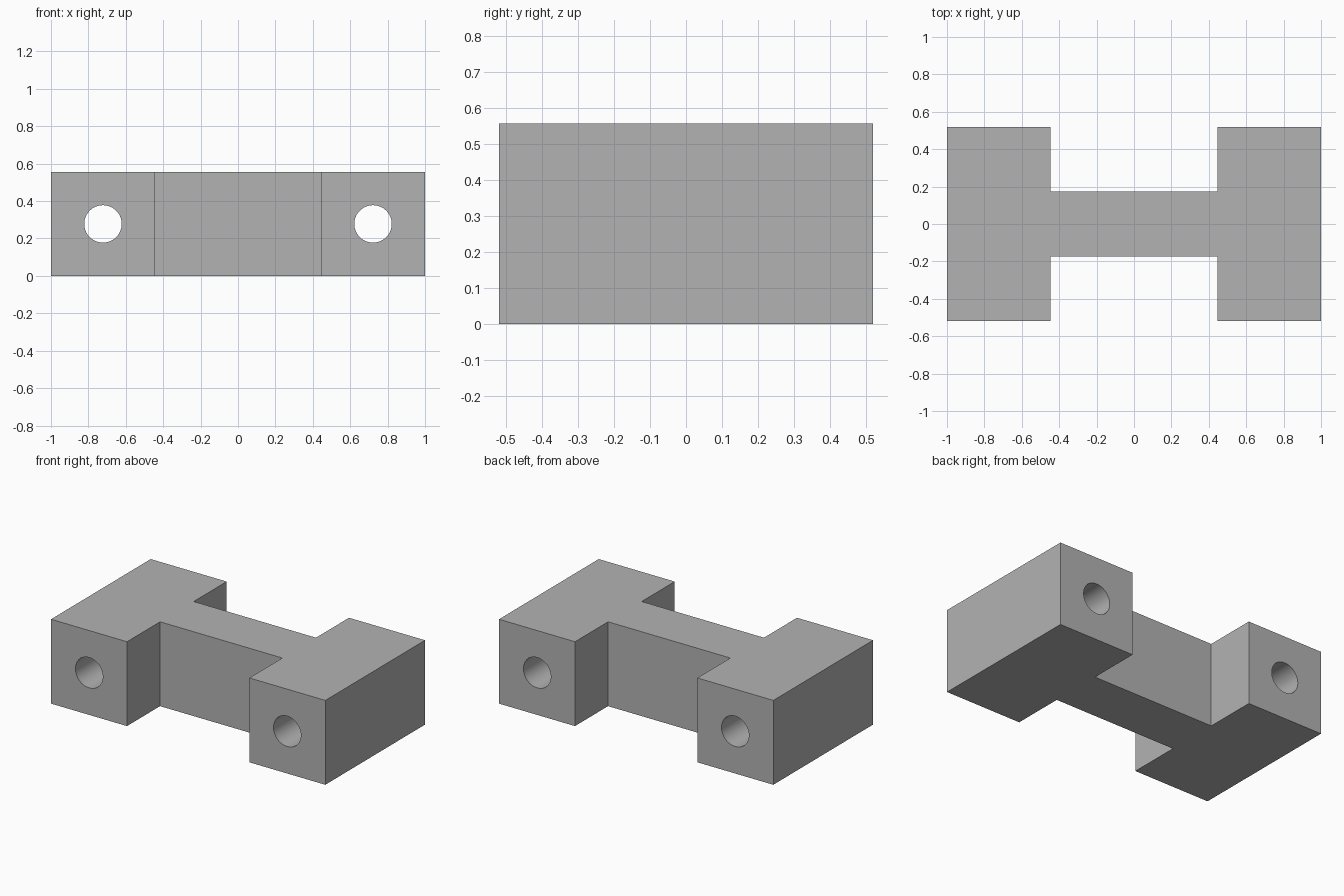
import bpy
import bmesh
from math import radians

cube = bpy.data.objects.get("Cube")
if cube:
    bpy.data.objects.remove(cube, do_unlink=True)

HEIGHT = 0.556
END_X, INNER_X = 1.0, 0.446      # outer and inner faces of the end blocks
END_Y, WEB_Y = 0.519, 0.175      # half depth of the end blocks and the web
HOLE_X, HOLE_R = 0.722, 0.1

grey = bpy.data.materials.new("plain grey")
grey.use_nodes = True
colour = (0.45, 0.45, 0.45, 1)
grey.diffuse_color = colour
grey.node_tree.nodes["Principled BSDF"].inputs["Base Color"].default_value = colour

# H-shaped body: one quarter outline mirrored around, then extruded upward
quarter = [(END_X, END_Y), (INNER_X, END_Y), (INNER_X, WEB_Y)]
half = quarter + [(-x, y) for x, y in reversed(quarter)]
outline = half + [(x, -y) for x, y in reversed(half)]

bm = bmesh.new()
base = bm.faces.new([bm.verts.new((x, y, 0)) for x, y in outline])
top = bmesh.ops.extrude_face_region(bm, geom=[base])["geom"]
bmesh.ops.translate(bm, vec=(0, 0, HEIGHT),
                    verts=[v for v in top if isinstance(v, bmesh.types.BMVert)])
bmesh.ops.recalc_face_normals(bm, faces=bm.faces[:])
mesh = bpy.data.meshes.new("h_block")
bm.to_mesh(mesh)
bm.free()
body = bpy.data.objects.new("h_block", mesh)
bpy.context.collection.objects.link(body)
mesh.materials.append(grey)

# Round holes running front to back through both end blocks
for side, name in ((1, "left"), (-1, "right")):
    bpy.ops.mesh.primitive_cylinder_add(
        vertices=64, radius=HOLE_R, depth=2,
        location=(side * HOLE_X, 0, HEIGHT / 2), rotation=(radians(90), 0, 0))
    cutter = bpy.context.object
    cutter.name = name + "_hole_cutter"
    cutter.data.materials.append(grey)
    cut = body.modifiers.new(name + "_hole", "BOOLEAN")
    cut.operation = "DIFFERENCE"
    cut.solver = "EXACT"
    cut.object = cutter
    bpy.ops.object.select_all(action="DESELECT")
    body.select_set(True)
    bpy.context.view_layer.objects.active = body
    bpy.ops.object.modifier_apply(modifier=cut.name)
    bpy.data.objects.remove(cutter, do_unlink=True)

# Smooth hole walls, crisp block edges
bpy.ops.object.shade_smooth_by_angle(angle=radians(30))
